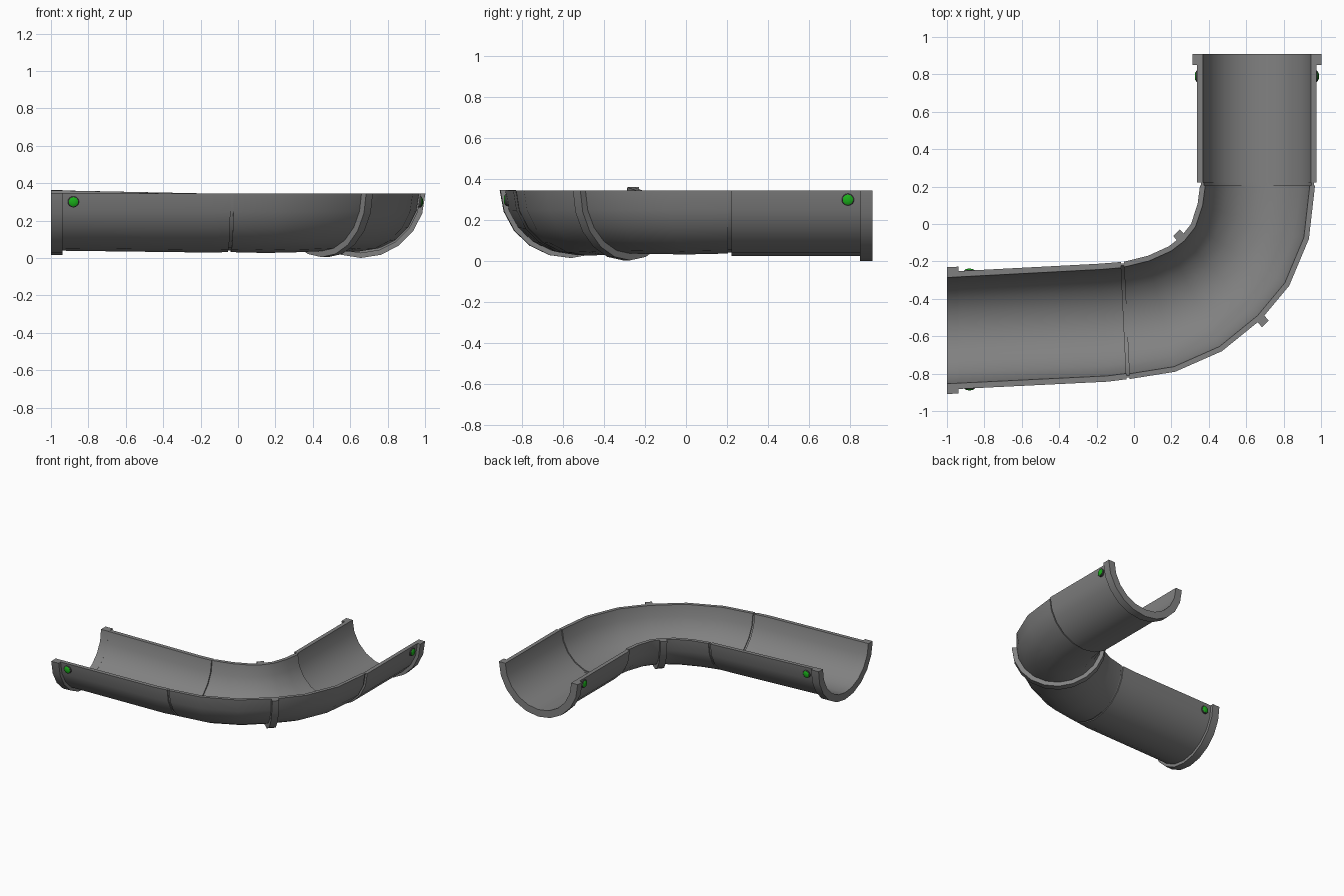
import bpy, bmesh, math
from mathutils import Vector

cube = bpy.data.objects.get("Cube")
if cube:
    bpy.data.objects.remove(cube)

SEGMENTS = 10
RIM = 0.345
WALL = 0.031


def material(name, colour):
    mat = bpy.data.materials.new(name)
    mat.use_nodes = True
    mat.diffuse_color = (*colour, 1)
    mat.node_tree.nodes["Principled BSDF"].inputs["Base Color"].default_value = (*colour, 1)
    return mat


GREY = material("pipe grey", (0.22, 0.22, 0.22))
DARK = material("lamp housing grey", (0.07, 0.07, 0.07))
GREEN = material("lamp green", (0.01, 0.42, 0.01))


def finish(bm, name, mat):
    bmesh.ops.recalc_face_normals(bm, faces=bm.faces)
    mesh = bpy.data.meshes.new(name)
    bm.to_mesh(mesh)
    bm.free()
    mesh.materials.append(mat)
    obj = bpy.data.objects.new(name, mesh)
    bpy.context.collection.objects.link(obj)
    bpy.ops.object.select_all(action="DESELECT")
    obj.select_set(True)
    bpy.context.view_layer.objects.active = obj
    bpy.ops.object.shade_smooth_by_angle(angle=math.radians(35))
    return obj


def station(ix, iy, ox, oy, iz=RIM, oz=RIM):
    """Pair of rim points: inside of the turn, outside of the turn."""
    return Vector((ix, iy, iz)), Vector((ox, oy, oz))


def shift(pair, dx, dy):
    move = Vector((dx, dy, 0))
    return pair[0] + move, pair[1] + move


def half_pipe(name, stations, grow=0.0, inner=-WALL):
    """Sweep a half ring through the stations; grow and inner offset the two radii."""
    bm = bmesh.new()
    rings = []
    for a, b in stations:
        centre, half = (a + b) / 2, (b - a) / 2
        side = half.normalized()
        down = Vector((0, 0, -1))
        down = (down - side * down.dot(side)).normalized()
        ring = []
        for radius, order in ((half.length + grow, 1), (half.length + inner, -1)):
            for i in range(SEGMENTS + 1)[::order]:
                t = math.pi * i / SEGMENTS
                ring.append(bm.verts.new(centre + (side * math.cos(t) + down * math.sin(t)) * radius))
        rings.append(ring)
    n = len(rings[0])
    for r, s in zip(rings, rings[1:]):
        for i in range(n):
            j = (i + 1) % n
            bm.faces.new((r[i], r[j], s[j], s[i]))
    # End caps as strips between the outer and inner arcs
    for ring in (rings[0], rings[-1]):
        for i in range(SEGMENTS):
            bm.faces.new((ring[i], ring[i + 1], ring[n - 2 - i], ring[n - 1 - i]))
    return finish(bm, name, GREY)


# Left leg, slightly splayed and rolled
left_end = station(-1, -0.255, -1, -0.885, 0.362, 0.347)
left_kink = station(-0.18, -0.212, -0.14, -0.843)
left_seam = station(-0.07, -0.203, -0.04, -0.83)
half_pipe("left_leg", [left_end, left_kink, left_seam])
half_pipe("left_flange", [left_end, shift(left_end, 0.063, 0.003)], grow=0.024)

# Back leg
back_end = station(0.337, 0.91, 0.977, 0.91)
back_seam = station(0.337, 0.222, 0.977, 0.222)
half_pipe("back_leg", [back_seam, back_end])
half_pipe("back_flange", [shift(back_end, 0, -0.06), back_end], grow=0.025)

# Bend between the legs
bend = [
    shift(left_seam, 0.016, 0.001),
    station(0.075, -0.17, 0.22, -0.79),
    station(0.185, -0.12, 0.47, -0.68),
    station(0.25, -0.07, 0.68, -0.51),
    station(0.305, 0.0, 0.83, -0.33),
    station(0.34, 0.107, 0.935, -0.08),
    station(0.353, 0.206, 0.968, 0.206),
]
half_pipe("bend", bend, inner=-0.028)

# Recessed joints
half_pipe("left_joint", [left_seam, bend[0]], grow=-0.008, inner=-0.02)
half_pipe("back_joint", [bend[-1], shift(bend[-1], 0, 0.016)], grow=-0.006, inner=-0.02)

# Raised clamp around the middle of the bend
middle = bend[3]
half_pipe("bend_clamp", [shift(middle, -0.018, -0.018), shift(middle, 0.018, 0.018)],
          grow=0.033, inner=-0.015)


def disc(name, mat, base, axis, profile):
    """Lathe a small profile of (radius, height) about the axis."""
    bm = bmesh.new()
    turn = Vector((0, 0, 1)).rotation_difference(axis)
    rings = []
    for radius, height in profile:
        rings.append([bm.verts.new(base + turn @ Vector((
            radius * math.cos(math.tau * k / 16), radius * math.sin(math.tau * k / 16), height)))
            for k in range(16)])
    for r, s in zip(rings, rings[1:]):
        for k in range(16):
            bm.faces.new((r[k], r[k - 1], s[k - 1], s[k]))
    bm.faces.new(rings[0])
    bm.faces.new(rings[-1])
    finish(bm, name, mat)


# Lamps on both sides of each leg
lamps = {
    "left_inner": ((-0.88, -0.256, 0.305), (0, 1, 0)),
    "left_outer": ((-0.88, -0.872, 0.30), (0, -1, 0)),
    "back_inner": ((0.342, 0.79, 0.30), (-1, 0, 0)),
    "back_outer": ((0.972, 0.79, 0.30), (1, 0, 0)),
}
for name, (place, axis) in lamps.items():
    base, axis = Vector(place), Vector(axis)
    disc(name + "_lamp_housing", DARK, base, axis, [(0.03, -0.012), (0.03, 0.006), (0.026, 0.01)])
    disc(name + "_lamp", GREEN, base, axis,
         [(0.025, 0.0), (0.025, 0.011), (0.018, 0.015), (0.008, 0.017)])
